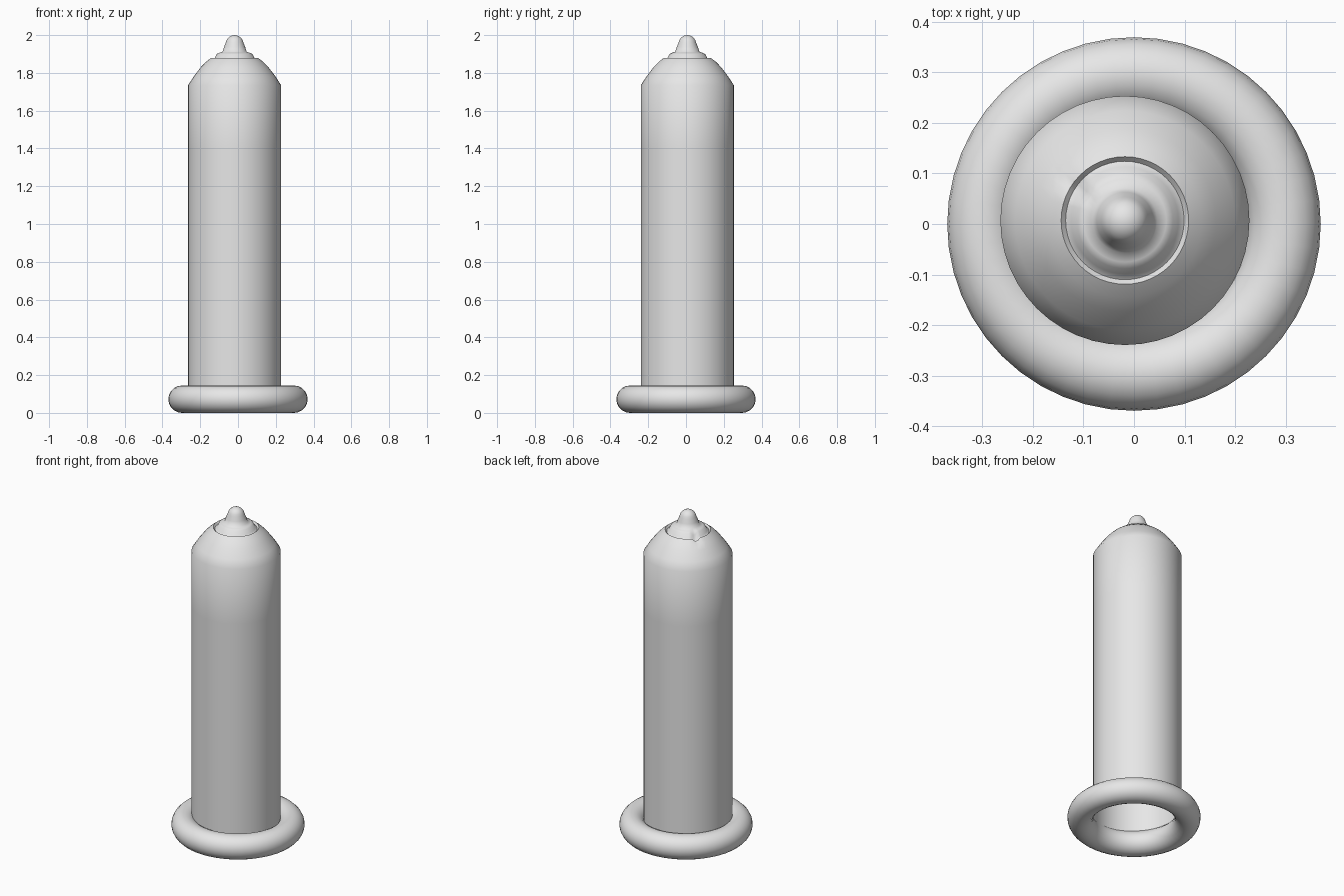
import bpy, bmesh, math

cube = bpy.data.objects.get("Cube")
if cube:
    bpy.data.objects.remove(cube, do_unlink=True)

SEGMENTS = 48

# One plain grey for everything
grey = bpy.data.materials.new("light_grey")
grey.use_nodes = True
colour = (0.8, 0.8, 0.8, 1)
grey.diffuse_color = colour
grey.node_tree.nodes["Principled BSDF"].inputs["Base Color"].default_value = colour


def finish(obj, name, angle):
    obj.name = name
    obj.data.name = name
    obj.data.materials.append(grey)
    bpy.ops.object.select_all(action="DESELECT")
    obj.select_set(True)
    bpy.context.view_layer.objects.active = obj
    bpy.ops.object.shade_smooth_by_angle(angle=math.radians(angle))


def lathe(name, profile, centre, angle):
    """Spin (radius, height) points around a vertical axis."""
    bm = bmesh.new()
    verts = [bm.verts.new((r, 0, z)) for r, z in profile]
    edges = [bm.edges.new(pair) for pair in zip(verts, verts[1:])]
    bmesh.ops.spin(bm, geom=verts + edges, cent=(0, 0, 0), axis=(0, 0, 1),
                   angle=math.tau, steps=SEGMENTS, use_duplicate=False)
    bmesh.ops.remove_doubles(bm, verts=bm.verts, dist=0.0005)
    bmesh.ops.recalc_face_normals(bm, faces=bm.faces)
    top = max(bm.faces, key=lambda f: f.calc_center_median().z)
    if top.normal.z < 0:
        bmesh.ops.reverse_faces(bm, faces=bm.faces)
    mesh = bpy.data.meshes.new(name)
    bm.to_mesh(mesh)
    bm.free()
    obj = bpy.data.objects.new(name, mesh)
    obj.location = (*centre, 0)
    bpy.context.collection.objects.link(obj)
    finish(obj, name, angle)
    return obj


# Hollow sleeve, open below: straight wall, dome, shallow groove, rounded tip
wall = [(0.246, 0.07), (0.246, 0.4), (0.246, 1.4), (0.246, 1.735)]
dome = [(0.217, 1.78), (0.18, 1.829), (0.152, 1.858), (0.126, 1.878)]
groove = [(0.117, 1.868), (0.106, 1.876), (0.095, 1.9), (0.082, 1.906)]
tip = [(0.064, 1.912), (0.056, 1.937)]
tip += [(0.047 * math.cos(a), 1.953 + 0.047 * math.sin(a))
        for a in (math.radians(d) for d in range(10, 90, 16))]
tip.append((0, 2.0))
sleeve = lathe("sleeve", wall + dome + groove + tip, (-0.018, 0.007), 60)

# Small dent across the groove
for v in sleeve.data.vertices:
    r = math.hypot(v.co.x, v.co.y)
    off = abs(math.degrees(math.atan2(v.co.y, v.co.x)) - 147)
    if 0.09 < r < 0.14 and v.co.z > 1.8 and off < 9:
        v.co.z -= 0.015

# Rolled ring around the open end
bpy.ops.mesh.primitive_torus_add(major_radius=0.2965, minor_radius=0.0725,
                                 major_segments=SEGMENTS, minor_segments=20,
                                 location=(0, 0, 0.0725))
finish(bpy.context.object, "base_ring", 60)
